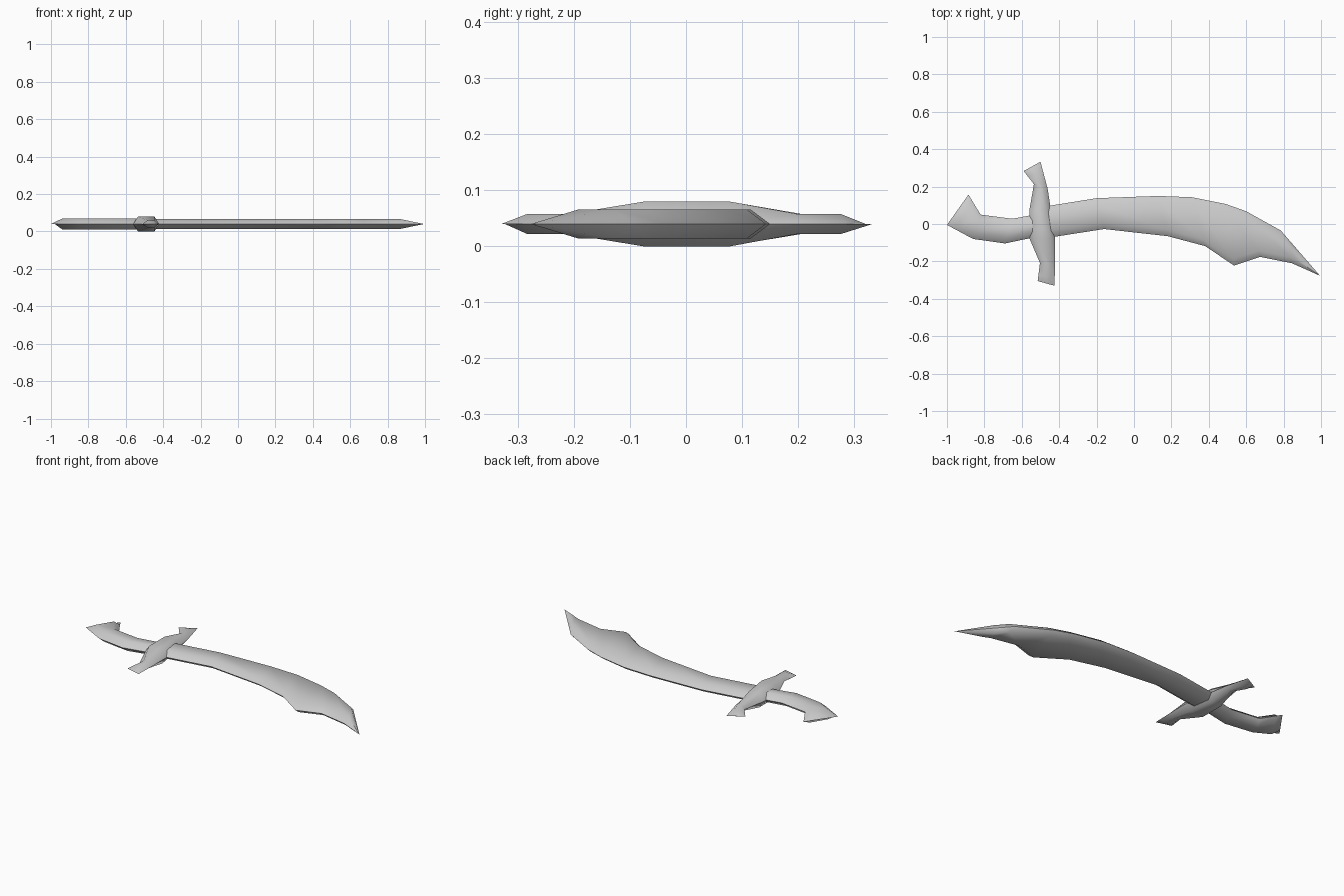
import bpy, bmesh, math
from mathutils import Vector

if "Cube" in bpy.data.objects:
    bpy.data.objects.remove(bpy.data.objects["Cube"])

MID = 0.04  # height of the central plane


def loft(name, sections, inset):
    """Skin hexagonal sections; each is (edge point A, edge point B, half thickness)."""
    bm = bmesh.new()
    rings = []
    for a, b, t in sections:
        a, b = Vector((*a, MID)), Vector((*b, MID))
        width = (b - a).length
        step = (b - a) * (min(inset / width, 0.45) if width > 1e-6 else 0)
        up = Vector((0, 0, t))
        pts = [a, a + step + up, b - step + up, b, b - step - up, a + step - up]
        rings.append([bm.verts.new(p) for p in pts])
    for r, s in zip(rings, rings[1:]):
        for i in range(6):
            j = (i + 1) % 6
            bm.faces.new((r[i], r[j], s[j], s[i]))
    for ring, sec in ((rings[0], sections[0]), (rings[-1], sections[-1])):
        if sec[2] > 0:
            bm.faces.new(ring)
    bmesh.ops.remove_doubles(bm, verts=bm.verts, dist=1e-5)
    bmesh.ops.recalc_face_normals(bm, faces=bm.faces)
    me = bpy.data.meshes.new(name)
    bm.to_mesh(me)
    bm.free()
    ob = bpy.data.objects.new(name, me)
    bpy.context.collection.objects.link(ob)
    bpy.ops.object.select_all(action='DESELECT')
    ob.select_set(True)
    bpy.context.view_layer.objects.active = ob
    bpy.ops.object.shade_smooth_by_angle(angle=math.radians(50))
    return ob


def chamfer(prev, end, f):
    """Keep thickness part of the way to an end, then close it to a ridge."""
    a, b = (Vector(prev[k]).lerp(Vector(end[k]), f) for k in (0, 1))
    return [(tuple(a), tuple(b), prev[2]), (end[0], end[1], 0)]


# Curved blade with a clipped, pointed end
T = 0.0255
blade = [
    ((-0.50, 0.09), (-0.50, -0.08), T),
    ((-0.20, 0.138), (-0.16, -0.027), T),
    ((0.13, 0.15), (0.18, -0.065), T),
    ((0.31, 0.143), (0.38, -0.118), T),
    ((0.49, 0.107), (0.535, -0.222), T),
    ((0.60, 0.068), (0.675, -0.176), T),
    ((0.785, -0.035), (0.845, -0.21), T),
]
tip = (0.995, -0.277)
loft("blade", blade + chamfer(blade[-1], (tip, tip), 0.25), 0.035)

# Bent grip with a flared pommel
H = 0.029
grip = [
    ((-0.48, 0.06), (-0.48, -0.06), H),
    ((-0.65, 0.028), (-0.69, -0.104), H),
    ((-0.82, 0.05), (-0.86, -0.08), H),
]
grip_end = ((-0.885, 0.157), (-1.0, -0.005))
loft("grip", grip + chamfer(grip[-1], grip_end, 0.7), 0.035)

# Cross guard: thick in the middle, thin flared arms
G = 0.018
upper = ((-0.535, 0.213), (-0.462, 0.19), G)
lower = ((-0.503, -0.208), (-0.422, -0.21), G)
middle = [((-0.56, 0.07), (-0.445, 0.08), 0.04),
          ((-0.56, -0.075), (-0.422, -0.075), 0.04)]
top_end = chamfer(upper, ((-0.59, 0.283), (-0.50, 0.333)), 0.65)
low_end = chamfer(lower, ((-0.515, -0.305), (-0.425, -0.33)), 0.65)
loft("cross_guard", top_end[::-1] + [upper] + middle + [lower] + low_end, 0.025)
